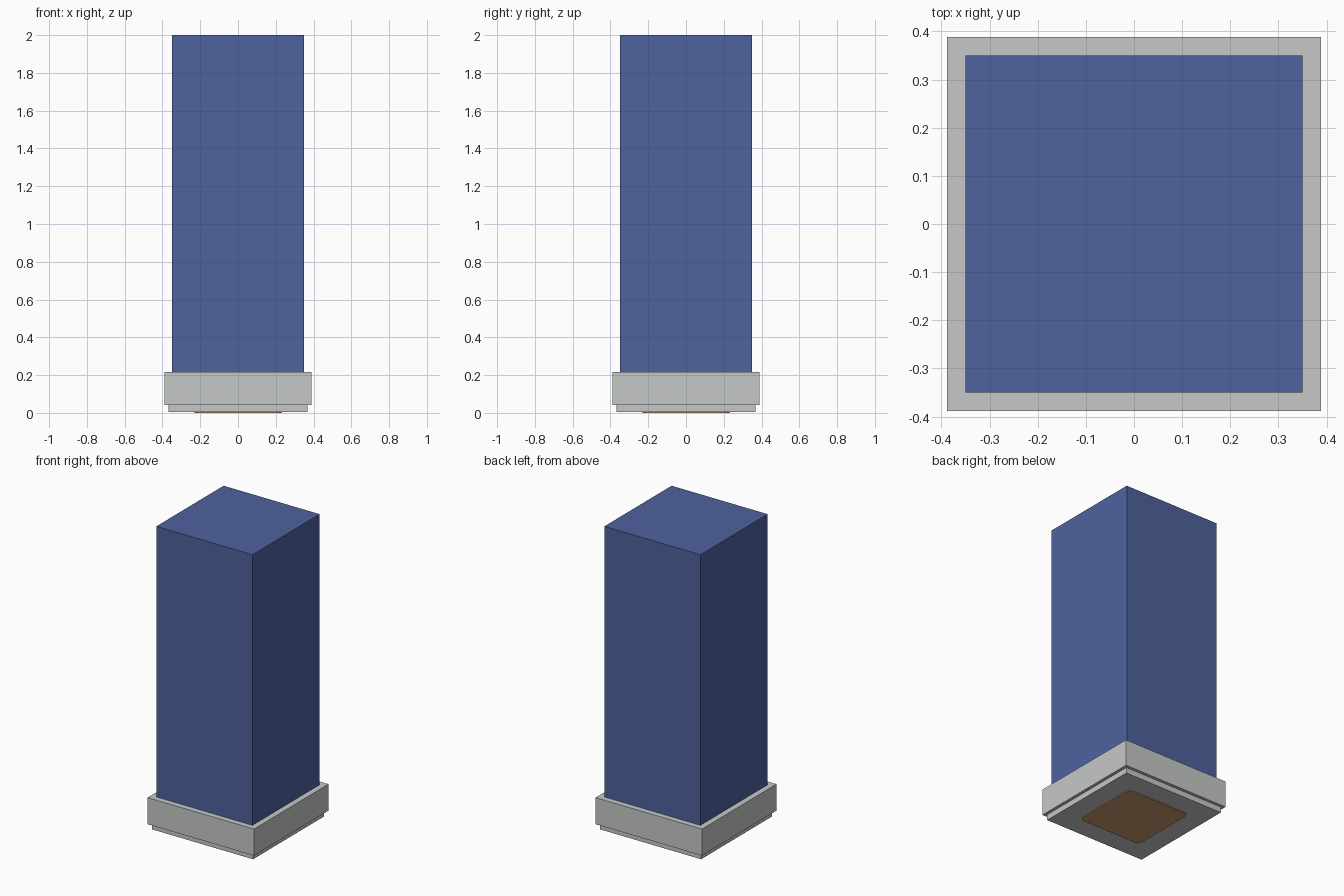
import bpy, bmesh

if "Cube" in bpy.data.objects:
    bpy.data.objects.remove(bpy.data.objects["Cube"])


def material(name, rgb):
    m = bpy.data.materials.new(name)
    m.diffuse_color = (*rgb, 1.0)
    m.use_nodes = True
    m.node_tree.nodes["Principled BSDF"].inputs["Base Color"].default_value = m.diffuse_color
    return m


BLUE = material("blue", (0.076, 0.122, 0.342))
GREY = material("light grey", (0.558, 0.584, 0.571))
BROWN = material("cork brown", (0.578, 0.328, 0.162))


def block(name, half, z0, z1, mat, corner=0.0):
    """Square block from z0 to z1, optionally with rounded vertical edges."""
    bm = bmesh.new()
    bmesh.ops.create_cube(bm, size=1.0)
    for v in bm.verts:
        v.co.x *= 2 * half
        v.co.y *= 2 * half
        v.co.z = z1 if v.co.z > 0 else z0
    if corner:
        upright = [e for e in bm.edges
                   if abs(e.verts[0].co.z - e.verts[1].co.z) > 1e-6]
        bmesh.ops.bevel(bm, geom=upright, offset=corner, segments=5,
                        profile=0.5, affect='EDGES')
    mesh = bpy.data.meshes.new(name)
    bm.to_mesh(mesh)
    bm.free()
    mesh.materials.append(mat)
    obj = bpy.data.objects.new(name, mesh)
    bpy.context.collection.objects.link(obj)
    return obj


# Tall column standing in the base
block("column", 0.35, 0.20, 2.0, BLUE)
# Wide base collar and the recessed foot below it
block("base_collar", 0.388, 0.042, 0.217, GREY)
block("base_foot", 0.368, 0.005, 0.042, GREY)
# Thin rounded pad under the foot
block("bottom_pad", 0.23, 0.0, 0.006, BROWN, corner=0.035)
